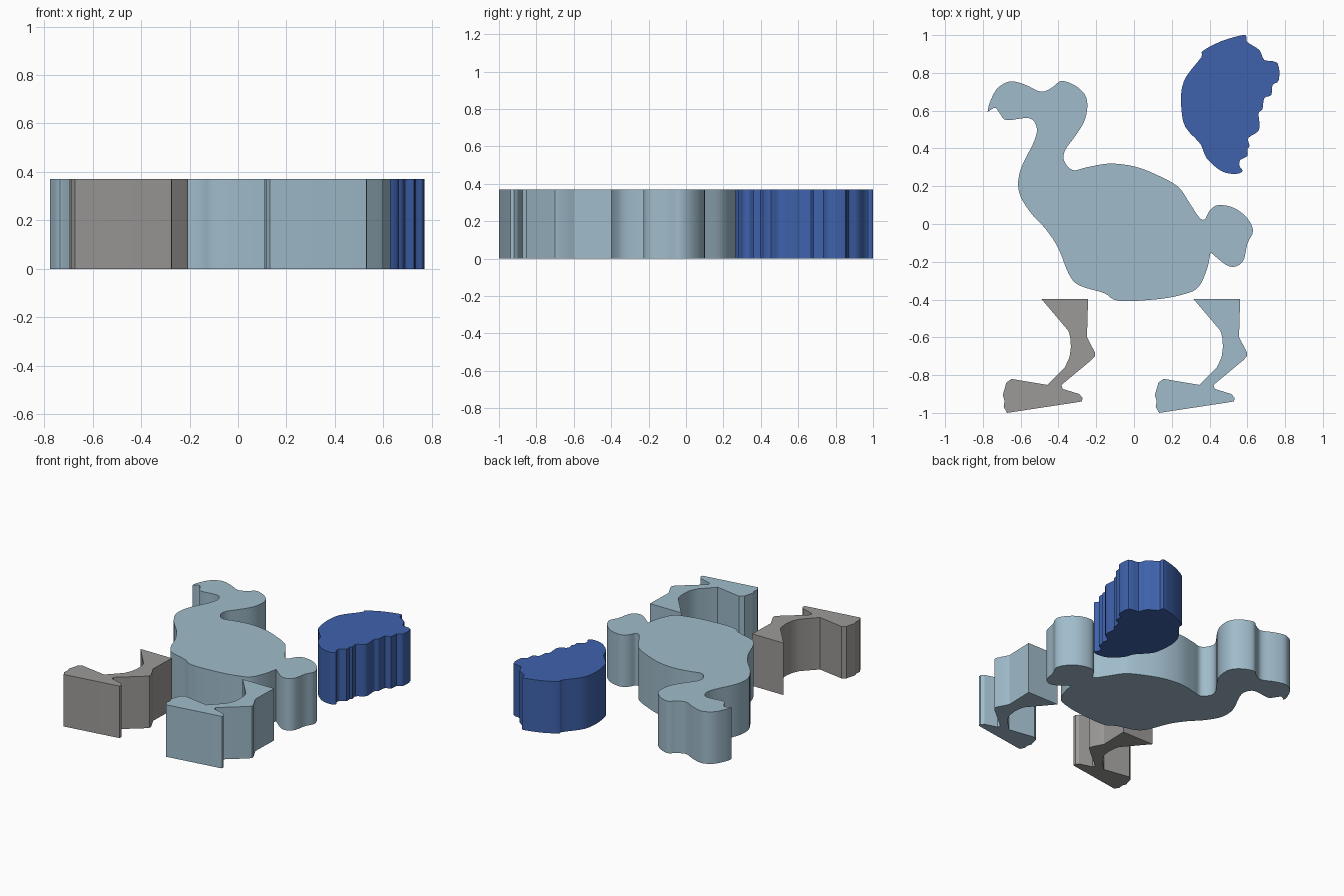
import bpy, bmesh
from mathutils import Vector

HEIGHT = 0.37


def material(name, rgb):
    mat = bpy.data.materials.new(name)
    lin = [((c / 255 + 0.055) / 1.055) ** 2.4 for c in rgb]
    mat.diffuse_color = (*lin, 1)
    return mat


def smooth_outline(points, steps=4):
    """Closed Catmull-Rom curve; a point given twice stays a sharp corner."""
    pts = [Vector(p) for p in points]
    n, out = len(pts), []
    for i in range(n):
        a, b, c, d = (pts[(i + k - 1) % n] for k in range(4))
        if (c - b).length < 1e-5:
            continue
        for s in range(steps):
            t = s / steps
            out.append(0.5 * (2 * b + (c - a) * t + (2 * a - 5 * b + 4 * c - d) * t**2
                              + (3 * b - a - 3 * c + d) * t**3))
    return out


def slab(name, outline, mat, dx=0.0):
    """Extrude a flat outline upward into a solid piece."""
    bm = bmesh.new()
    face = bm.faces.new([bm.verts.new((p[0] + dx, p[1], 0)) for p in outline])
    res = bmesh.ops.extrude_face_region(bm, geom=[face])
    top = [v for v in res["geom"] if isinstance(v, bmesh.types.BMVert)]
    bmesh.ops.translate(bm, verts=top, vec=(0, 0, HEIGHT))
    bmesh.ops.recalc_face_normals(bm, faces=bm.faces)
    mesh = bpy.data.meshes.new(name)
    bm.to_mesh(mesh)
    bm.free()
    mesh.materials.append(mat)
    obj = bpy.data.objects.new(name, mesh)
    bpy.context.collection.objects.link(obj)
    bpy.context.view_layer.objects.active = obj
    obj.select_set(True)
    bpy.ops.object.shade_smooth_by_angle(angle=0.5)
    obj.select_set(False)


pale_blue = material("pale blue", (160, 188, 203))
grey = material("grey", (156, 154, 152))
deep_blue = material("deep blue", (62, 98, 172))

# Head, neck, body and tail in one outline, clockwise from the beak tip
body = [
    (-.775, .593), (-.775, .593), (-.765, .64), (-.73, .71), (-.685, .745), (-.64, .755),
    (-.57, .735), (-.49, .70), (-.43, .725), (-.385, .757), (-.315, .735), (-.26, .685),
    (-.247, .62), (-.265, .54), (-.315, .46), (-.365, .39), (-.37, .335), (-.325, .285),
    (-.25, .30), (-.13, .32), (0, .305), (.11, .265), (.23, .20), (.295, .11),
    (.345, .035), (.375, .025), (.40, .07), (.445, .10), (.53, .085), (.60, .03),
    (.63, -.037), (.60, -.105), (.575, -.20), (.505, -.225), (.405, -.15), (.405, -.15),
    (.385, -.243), (.34, -.335), (.27, -.37), (.135, -.397), (-.08, -.407), (-.16, -.365),
    (-.29, -.325), (-.345, -.265), (-.40, -.13), (-.465, -.03), (-.555, .07), (-.61, .175),
    (-.60, .29), (-.53, .435), (-.515, .51), (-.555, .56), (-.675, .55), (-.71, .585),
    (-.735, .615),
]
slab("body", smooth_outline(body), pale_blue)

# Separate wing with a ragged feather edge
wing = [
    (.575, 1.0), (.595, .99), (.60, .963), (.665, .92), (.69, .868), (.76, .852),
    (.767, .762), (.733, .735), (.727, .683), (.69, .667), (.68, .608), (.66, .587),
    (.665, .52), (.653, .487), (.605, .455), (.612, .413), (.60, .397), (.60, .36),
    (.563, .339), (.558, .307), (.575, .28), (.537, .265), (.463, .28), (.384, .349),
    (.352, .423), (.272, .513), (.251, .608), (.251, .704), (.278, .783), (.357, .884),
    (.362, .915), (.463, .968),
]
slab("wing", smooth_outline(wing, 3), deep_blue)

# Two identical legs with feet
leg = [
    (-.49, -.397), (-.243, -.397), (-.249, -.598), (-.207, -.68), (-.206, -.70),
    (-.225, -.72), (-.384, -.852), (-.378, -.873), (-.29, -.90), (-.273, -.92),
    (-.275, -.938), (-.29, -.942), (-.672, -1.0), (-.69, -.968), (-.685, -.937),
    (-.695, -.905), (-.685, -.873), (-.676, -.84), (-.648, -.82), (-.458, -.852),
    (-.365, -.757), (-.341, -.704), (-.334, -.65), (-.338, -.598), (-.347, -.566),
]
slab("near_leg", leg, grey)
slab("far_leg", leg, pale_blue, 0.805)
